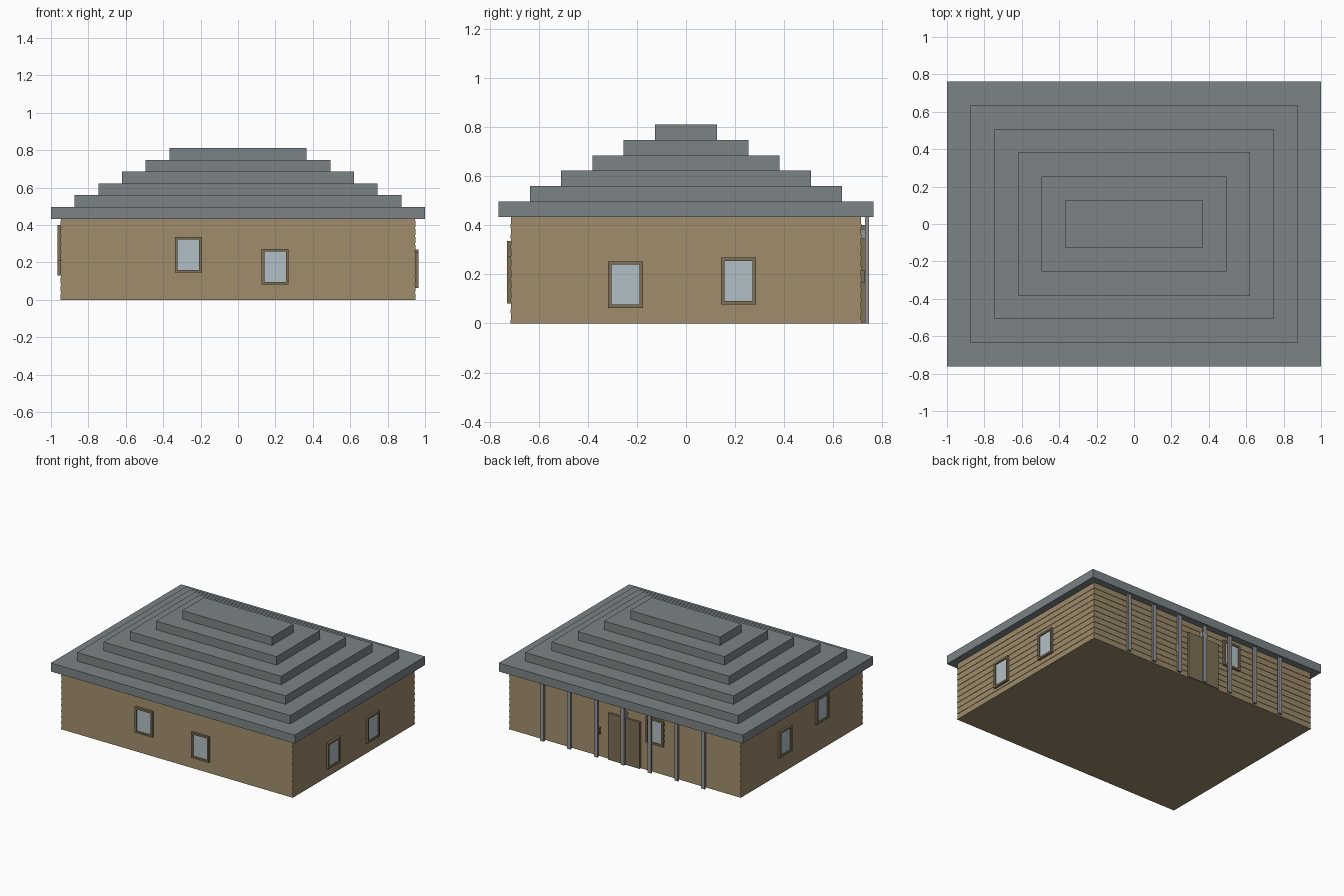
import bpy, bmesh
from math import pi
from mathutils import Matrix, Vector

if "Cube" in bpy.data.objects:
    bpy.data.objects.remove(bpy.data.objects["Cube"])

HX, HY, WALL_H = 0.95, 0.715, 0.433


def material(name, rgb):
    m = bpy.data.materials.new(name)
    m.diffuse_color = (*rgb, 1)
    m.use_nodes = True
    m.node_tree.nodes["Principled BSDF"].inputs["Base Color"].default_value = m.diffuse_color
    return m


WOOD = material("wood_siding", (0.33, 0.25, 0.14))
TRIM = material("dark_trim", (0.21, 0.16, 0.09))
SLATE = material("slate", (0.20, 0.23, 0.24))
GLASS = material("glass", (0.45, 0.53, 0.57))
METAL = material("post_grey", (0.30, 0.30, 0.31))


def finish(name, bm, mat, matrix=Matrix()):
    bm.transform(matrix)
    bmesh.ops.recalc_face_normals(bm, faces=bm.faces)
    me = bpy.data.meshes.new(name)
    bm.to_mesh(me)
    bm.free()
    me.materials.append(mat)
    ob = bpy.data.objects.new(name, me)
    bpy.context.collection.objects.link(ob)
    return ob


def add_box(bm, lo, hi):
    lo, hi = Vector(lo), Vector(hi)
    m = Matrix.Translation((lo + hi) / 2) @ Matrix.Diagonal((*(hi - lo), 1))
    bmesh.ops.create_cube(bm, size=1, matrix=m)


def box(name, lo, hi, mat, matrix=Matrix()):
    bm = bmesh.new()
    add_box(bm, lo, hi)
    return finish(name, bm, mat, matrix)


# Walls: one closed shell of slightly tilted horizontal boards
bm = bmesh.new()
courses, step = 10, 0.003
loops = []
for i in range(courses):
    for z, d in ((i, 0), (i + 1, step)):
        x, y, h = HX - d, HY - d, z * WALL_H / courses
        loops.append([bm.verts.new(c) for c in
                      ((-x, -y, h), (x, -y, h), (x, y, h), (-x, y, h))])
for a, b in zip(loops, loops[1:]):
    for k in range(4):
        n = (k + 1) % 4
        bm.faces.new((a[k], a[n], b[n], b[k]))
bm.faces.new(loops[0])
bm.faces.new(loops[-1])
finish("walls", bm, WOOD)

# Stepped roof
for i in range(6):
    x, y = 1 - 0.1265 * i, 0.763 - 0.1272 * i
    z = WALL_H + 0.063 * i
    box(f"roof_tier_{i + 1}", (-x, -y, z), (x, y, z + 0.063), SLATE)


# Windows: built facing -y at the origin, then turned onto a wall
def window(name, matrix, w=0.143, h=0.19, t=0.014, out=0.015):
    bm = bmesh.new()
    for s in (-1, 1):
        x, z = s * (w - t) / 2, s * (h - t) / 2
        add_box(bm, (x - t / 2, -out, -h / 2), (x + t / 2, 0.01, h / 2))
        add_box(bm, (-w / 2 + t, -out, z - t / 2), (w / 2 - t, 0.01, z + t / 2))
    finish(name + "_frame", bm, TRIM, matrix)
    box(name + "_glass", (-w / 2 + t, -0.006, -h / 2 + t),
        (w / 2 - t, 0.01, h / 2 - t), GLASS, matrix)


walls = (
    ("front", 0, ((-0.265, -HY, 0.24), (0.198, -HY, 0.177))),
    ("right", pi / 2, ((HX, -0.247, 0.158), (HX, 0.214, 0.173))),
    ("left", -pi / 2, ((-HX, 0.205, 0.225), (-HX, -0.23, 0.305))),
    ("back", pi, ((-0.25, HY, 0.305),)),
)
for side, angle, places in walls:
    for i, p in enumerate(places):
        window(f"{side}_window_{i + 1}",
               Matrix.Translation(p) @ Matrix.Rotation(angle, 4, 'Z'))

# Back door with a lamp above and a small box beside it
box("door", (-0.13, HY - 0.01, 0), (0.13, 0.729, 0.345), TRIM)
box("door_lamp", (-0.022, HY - 0.01, 0.345), (0.022, 0.743, 0.385), METAL)
box("wall_box", (0.2, HY - 0.01, 0.165), (0.23, 0.728, 0.215), TRIM)

# Row of porch posts
for i in range(7):
    x = -0.66 + 0.22 * i
    box(f"porch_post_{i + 1}", (x - 0.014, 0.73, 0), (x + 0.014, 0.745, WALL_H), METAL)
